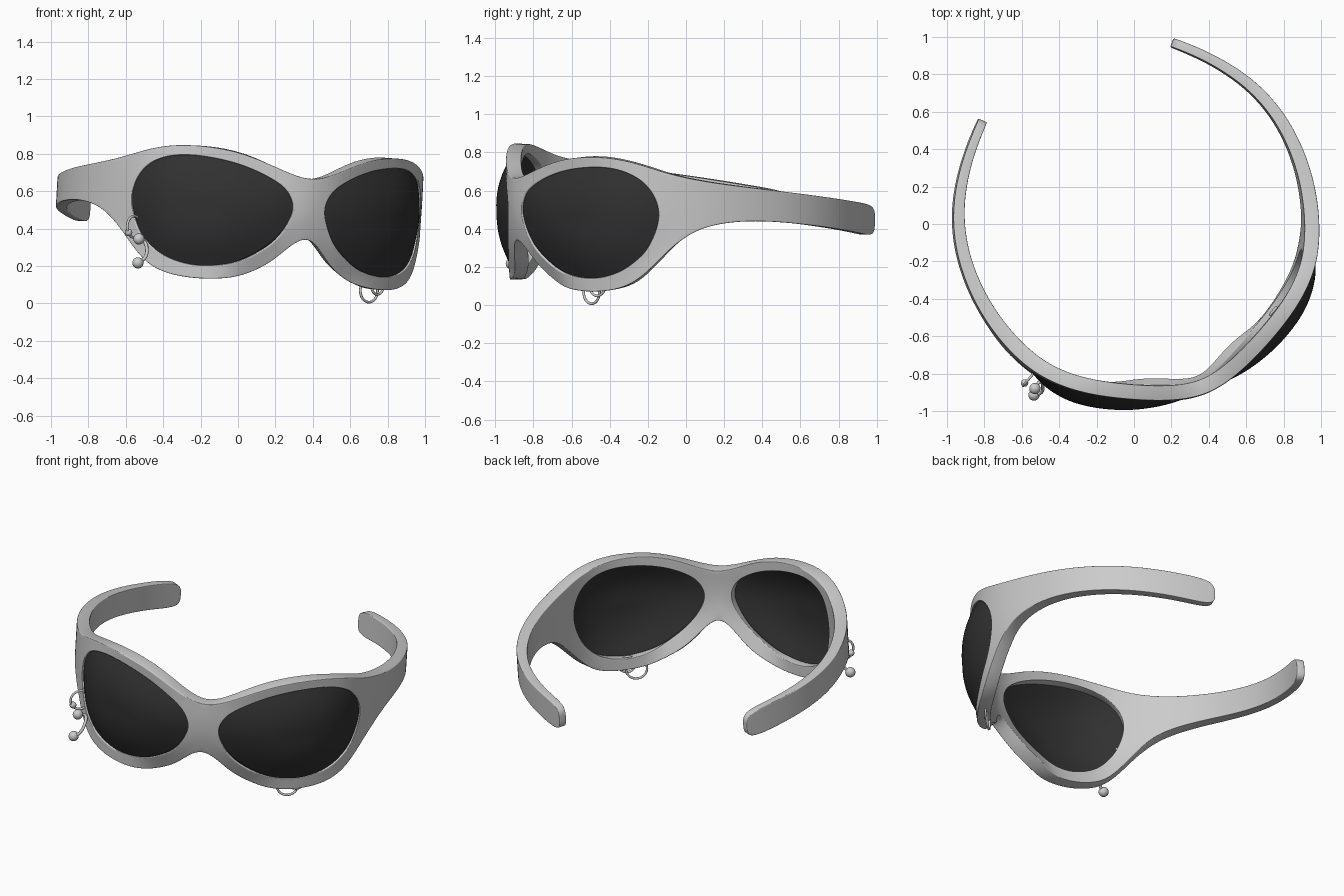
import bpy, bmesh, math
from mathutils import Vector, Matrix

if "Cube" in bpy.data.objects:
    bpy.data.objects.remove(bpy.data.objects["Cube"])

# Placement: the glasses are turned and slightly rolled
U = Vector((.923, .379, -.06)).normalized()
V = Vector((-.38, .925, 0)).normalized()
W = U.cross(V).normalized()
V = W.cross(U)
PLACE = Matrix.Translation((.37, -.87, .53)) @ Matrix((U, V, W)).transposed().to_4x4()

# Wrap-around plan curve (half, plus one mirrored point), parametrised by length
PATH = [Vector(p) for p in [(-.34, .11), (0, 0), (.34, .11), (.57, .23), (.735, .37), (.855, .57), (.92, .79),
                            (.945, 1.0), (.925, 1.2), (.865, 1.38), (.76, 1.55), (.56, 1.755), (.4, 1.87)]]
LEN = [-(PATH[1] - PATH[0]).length]
for a, b in zip(PATH, PATH[1:]):
    LEN.append(LEN[-1] + (b - a).length)


def on_path(s):
    i = max(k for k in range(1, len(PATH) - 2) if LEN[k] <= max(s, 0))
    h = LEN[i + 1] - LEN[i]
    t = (s - LEN[i]) / h
    m0 = (PATH[i + 1] - PATH[i - 1]) / (LEN[i + 1] - LEN[i - 1]) * h
    m1 = (PATH[i + 2] - PATH[i]) / (LEN[i + 2] - LEN[i]) * h
    p = (2*t**3 - 3*t*t + 1)*PATH[i] + (t**3 - 2*t*t + t)*m0 + (3*t*t - 2*t**3)*PATH[i + 1] + (t**3 - t*t)*m1
    d = ((6*t*t - 6*t)*(PATH[i] - PATH[i + 1]) + (3*t*t - 4*t + 1)*m0 + (3*t*t - 2*t)*m1).normalized()
    return p, Vector((d.y, -d.x))


def wrap(s, z, out=0):
    """Put a flat (length, height) point on the wrapped surface, pushed outward."""
    p, n = on_path(s)
    if s < 1e-6:
        n = Vector((0, -1))
    p = p + n * (out + .05 * (z - .46) * max(0, 1 - s / 1.6))
    return Vector((0 if s < 1e-6 else p.x, p.y, z - .53))


OUTER = [(0, .645), (.17, .71), (.37, .785), (.62, .812), (.83, .785), (1.0, .735), (1.04, .565), (1.06, .40),
         (.93, .26), (.8, .15), (.62, .108), (.45, .112), (.32, .155), (.17, .24), (0, .41), (0, .53)]
OPEN = [(.115, .575), (.18, .64), (.37, .725), (.63, .76), (.80, .725), (.90, .65), (.95, .52), (.90, .365),
        (.84, .29), (.75, .22), (.6, .175), (.45, .185), (.33, .23), (.2, .315), (.125, .41), (.09, .50)]
ARM = [(1.19, .70, .475), (1.41, .675, .505), (1.67, .645, .487), (1.93, .613, .455), (2.2, .58, .42), (2.40, .555, .39)]


def tighten(loop, fixed=()):
    """Offset control points so the subdivided loop passes through them."""
    n = len(loop)
    res = []
    for i, p in enumerate(loop):
        a, b, c = Vector(loop[i - 1]), Vector(p), Vector(loop[(i + 1) % n])
        res.append(tuple(b) if i in fixed else tuple(b + (b - (a + c) / 2) / 3))
    return res


def finish(name, bm):
    bmesh.ops.recalc_face_normals(bm, faces=bm.faces)
    me = bpy.data.meshes.new(name)
    bm.to_mesh(me)
    bm.free()
    me.shade_smooth()
    ob = bpy.data.objects.new(name, me)
    bpy.context.collection.objects.link(ob)
    return ob


def mod(ob, kind, **kw):
    m = ob.modifiers.new(kind.title(), kind)
    for k, v in kw.items():
        setattr(m, k, v)


# Frame: rim, half bridge and temple arm as one mirrored sheet with thickness
bm = bmesh.new()
weights = []


def vert(s, z, out=0):
    weights.append(1 if s < 1.1 else max(.6, 1 - .33 * (s - 1.1)))
    return bm.verts.new(wrap(s, z, out))


outer = [vert(s, z, -.035 if i in (12, 13) else 0)
         for i, (s, z) in enumerate(tighten(OUTER, (0, 5, 6, 7, 14, 15)))]
inner = [vert(s, z) for s, z in tighten(OPEN)]
n = len(outer)
for i in range(n):
    j = (i + 1) % n
    if i != 14:
        bm.faces.new((outer[i], outer[j], inner[j], inner[i]))
bm.faces.new((outer[14], outer[15], inner[15], inner[14]))
row = outer[5:8]
for s, t, b in ARM:
    new = [vert(s, t), vert(s, (t + b) / 2), vert(s, b)]
    for k in range(2):
        bm.faces.new((row[k], row[k + 1], new[k + 1], new[k]))
    row = new
frame = finish("frame", bm)
frame.matrix_world = PLACE
vg = frame.vertex_groups.new(name="thickness")
for i, w in enumerate(weights):
    vg.add([i], w, 'REPLACE')
mod(frame, 'MIRROR', use_clip=True)
mod(frame, 'SUBSURF', levels=3, render_levels=3)
mod(frame, 'SOLIDIFY', thickness=.08, offset=0, vertex_group="thickness")
mod(frame, 'BEVEL', width=.024, segments=4, limit_method='ANGLE', angle_limit=math.radians(50))

# Dark domed lenses
dark = bpy.data.materials.new("dark_lens")
dark.diffuse_color = (.03, .03, .03, 1)
dark.use_nodes = True
dark.node_tree.nodes["Principled BSDF"].inputs["Base Color"].default_value = dark.diffuse_color
bm = bmesh.new()
mid = Vector((.53, .47))
rings = []
for r in (1.03, .9, .7, .45, .2):
    pts = [mid + (Vector(p) - mid) * r for p in tighten(OPEN)]
    rings.append([bm.verts.new(wrap(p.x, p.y, .02 + .075 * (1 - min(r, 1) ** 2.5))) for p in pts])
for a, b in zip(rings, rings[1:]):
    for i in range(n):
        bm.faces.new((a[i - 1], a[i], b[i], b[i - 1]))
bm.faces.new(rings[-1])
lens = finish("lenses", bm)
lens.data.materials.append(dark)
lens.matrix_world = PLACE
mod(lens, 'MIRROR', use_mirror_merge=False)
mod(lens, 'SUBSURF', levels=2, render_levels=2)
mod(lens, 'SOLIDIFY', thickness=.015, offset=0)


# Piercing jewellery: hoops, a curved bar and balls
def hoop(name, loc, r, turn, tilt=0):
    bpy.ops.mesh.primitive_torus_add(major_radius=r, minor_radius=.007, major_segments=40, minor_segments=10,
                                     location=loc, rotation=(math.pi / 2, tilt, turn))
    bpy.context.object.name = name
    bpy.context.object.data.shade_smooth()


def ball(name, loc, r):
    bpy.ops.mesh.primitive_uv_sphere_add(radius=r, segments=20, ring_count=12, location=loc)
    bpy.context.object.name = name
    bpy.context.object.data.shade_smooth()


hoop("rim_hoop_large", (.70, -.495, .069), .062, math.radians(42))
hoop("rim_hoop_small", (.745, -.465, .098), .05, math.radians(50))
hoop("corner_hoop", (-.555, -.82, .41), .058, math.radians(50))
ball("hoop_ball", (-.585, -.85, .38), .02)
ball("stud_ball", (-.53, -.88, .345), .03)
ball("bar_ball", (-.535, -.915, .217), .03)
cu = bpy.data.curves.new("curved_bar", 'CURVE')
cu.dimensions = '3D'
cu.bevel_depth = .009
sp = cu.splines.new('NURBS')
bar = [(-.535, -.915, .217), (-.49, -.91, .235), (-.48, -.87, .30), (-.50, -.82, .34), (-.53, -.88, .345)]
sp.points.add(len(bar) - 1)
for p, co in zip(sp.points, bar):
    p.co = (*co, 1)
sp.use_endpoint_u = True
bpy.context.collection.objects.link(bpy.data.objects.new("curved_bar", cu))
